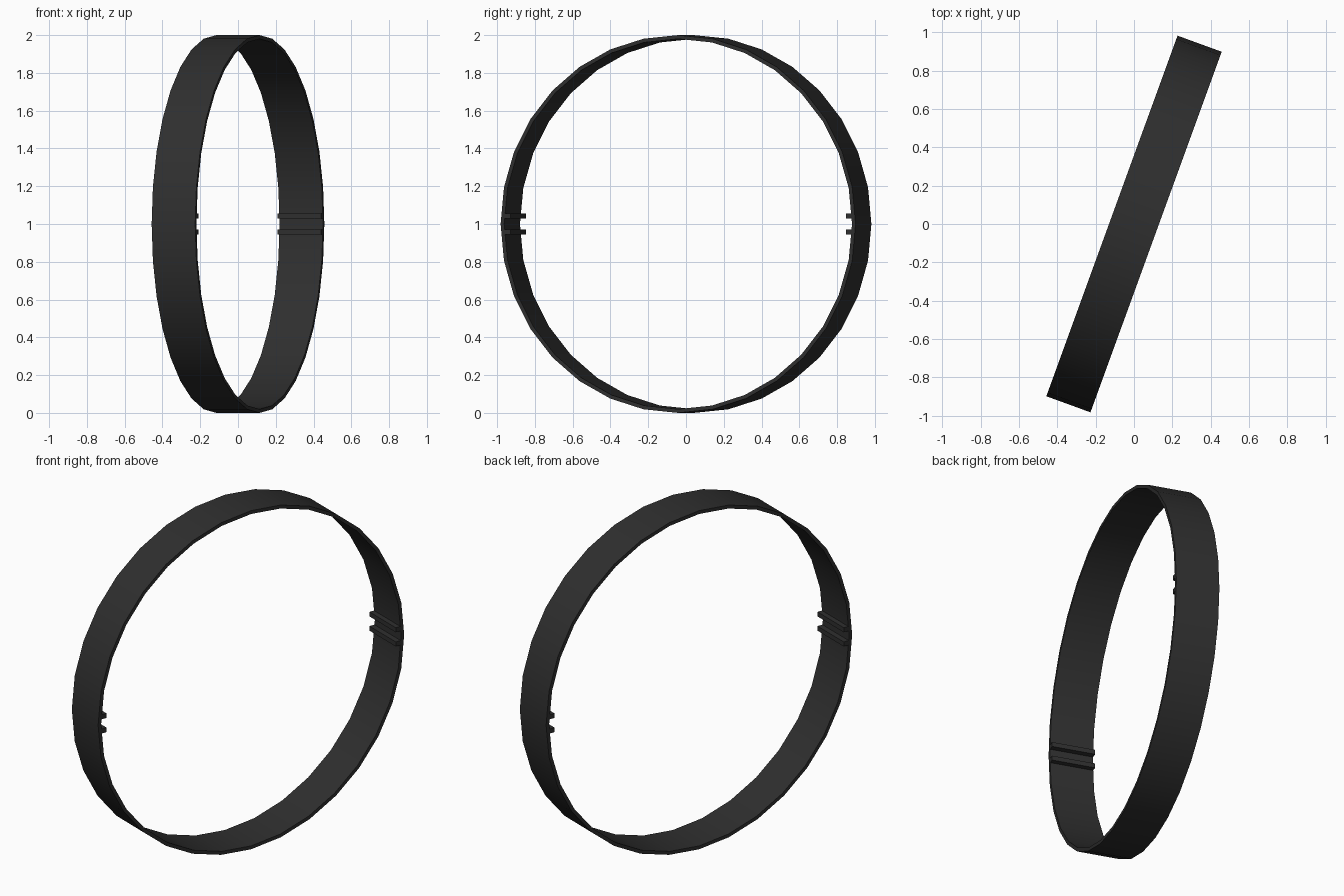
import bpy, bmesh, math
from mathutils import Matrix

if "Cube" in bpy.data.objects:
    bpy.data.objects.remove(bpy.data.objects["Cube"])

SEGMENTS, OUTER, INNER, HALF_WIDTH = 32, 1.0, 0.98, 0.1225
PLACE = Matrix.Translation((0, 0, 1)) @ Matrix.Rotation(math.radians(-20), 4, 'Z')

black = bpy.data.materials.new("black")
black.diffuse_color = (0.028, 0.028, 0.028, 1)
black.use_nodes = True
black.node_tree.nodes["Principled BSDF"].inputs["Base Color"].default_value = black.diffuse_color


def finish(name, bm):
    bmesh.ops.recalc_face_normals(bm, faces=bm.faces)
    mesh = bpy.data.meshes.new(name)
    bm.to_mesh(mesh)
    bm.free()
    mesh.materials.append(black)
    ob = bpy.data.objects.new(name, mesh)
    bpy.context.collection.objects.link(ob)
    ob.matrix_world = PLACE
    return ob


# Thin hoop: rectangular profile spun around the local x axis
bm = bmesh.new()
profile = [(-HALF_WIDTH, INNER), (HALF_WIDTH, INNER), (HALF_WIDTH, OUTER), (-HALF_WIDTH, OUTER)]
verts = [bm.verts.new((x, r, 0)) for x, r in profile]
edges = [bm.edges.new((verts[i], verts[(i + 1) % 4])) for i in range(4)]
bmesh.ops.spin(bm, geom=verts + edges, cent=(0, 0, 0), axis=(1, 0, 0),
               angle=math.tau, steps=SEGMENTS, use_merge=True)
bmesh.ops.remove_doubles(bm, verts=bm.verts, dist=1e-4)
hoop = finish("hoop", bm)
bpy.context.view_layer.objects.active = hoop
hoop.select_set(True)
bpy.ops.object.shade_smooth_by_angle(angle=math.radians(30))

# Pairs of inner ribs on opposite sides of the hoop
for side, label in ((-1, "front"), (1, "back")):
    for level, height in ((-1, "lower"), (1, "upper")):
        bm = bmesh.new()
        bmesh.ops.create_cube(bm, size=1, matrix=Matrix.Translation((0, side * 0.966, level * 0.042))
                              @ Matrix.Diagonal((2 * HALF_WIDTH, 0.042, 0.027, 1)))
        finish(f"{label}_{height}_rib", bm)
